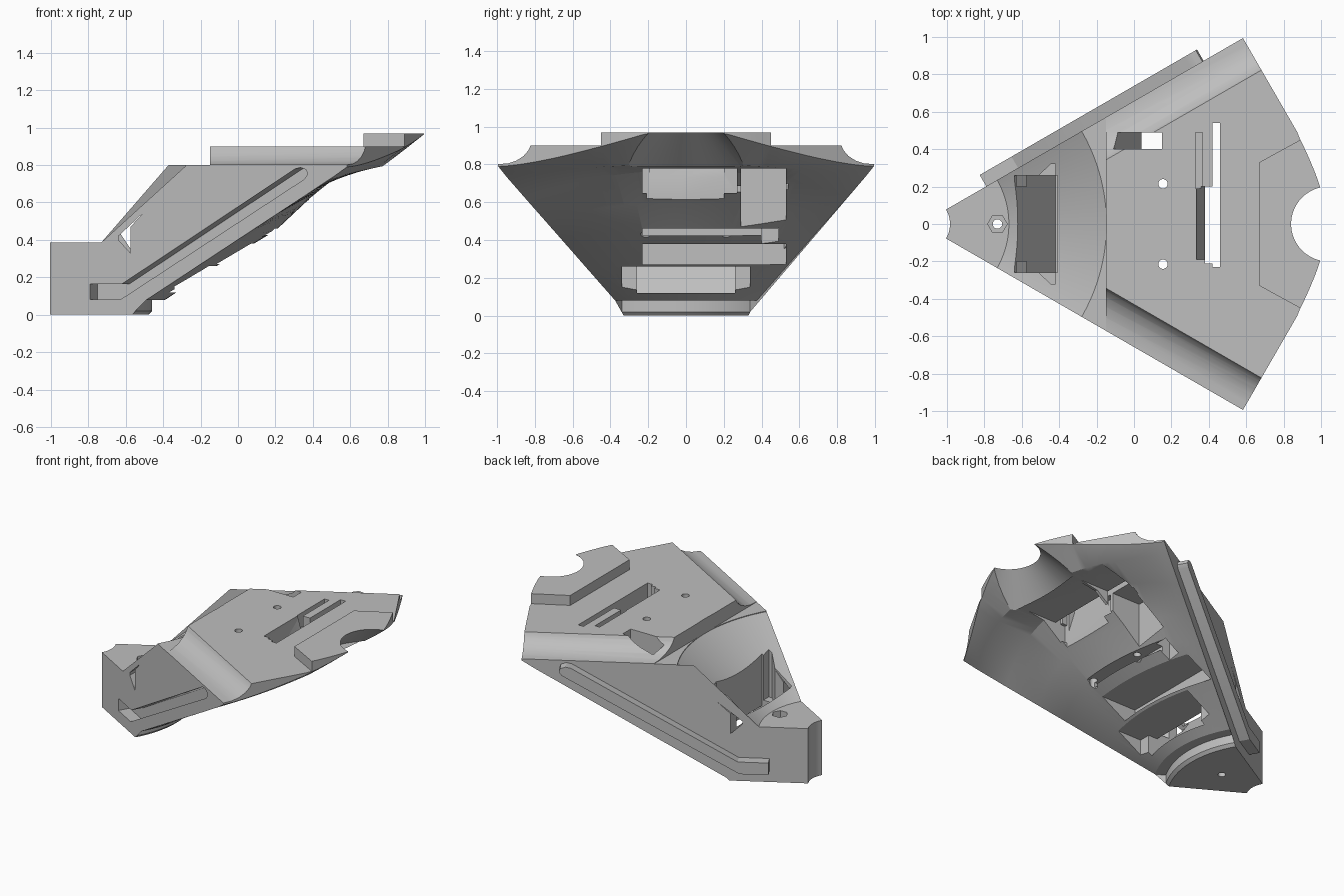
import bpy, bmesh, math
from math import sin, cos, radians

if "Cube" in bpy.data.objects:
    bpy.data.objects.remove(bpy.data.objects["Cube"])

APEX = -1.139
HALF = radians(30)

grey = bpy.data.materials.new("plain_grey")
grey.use_nodes = True
grey.diffuse_color = (0.52, 0.52, 0.52, 1)
grey.node_tree.nodes["Principled BSDF"].inputs["Base Color"].default_value = (0.52, 0.52, 0.52, 1)


def loft(name, rings):
    """Join equal rings of points into a capped, triangulated solid."""
    bm = bmesh.new()
    rows = [[bm.verts.new(p) for p in ring] for ring in rings]
    n = len(rows[0])
    for a, b in zip(rows, rows[1:]):
        for i in range(n):
            j = (i + 1) % n
            bm.faces.new((a[i], a[j], b[j], b[i]))
    bm.faces.new(rows[0])
    bm.faces.new(rows[-1])
    bmesh.ops.triangulate(bm, faces=bm.faces)
    bmesh.ops.recalc_face_normals(bm, faces=bm.faces)
    mesh = bpy.data.meshes.new(name)
    bm.to_mesh(mesh)
    bm.free()
    mesh.materials.append(grey)
    ob = bpy.data.objects.new(name, mesh)
    bpy.context.collection.objects.link(ob)
    return ob


def prism(name, pts, place, d0, d1):
    return loft(name, [[place(a, b, d) for a, b in pts] for d in (d0, d1)])


def plan(a, b, d):      # outline in x, y; depth is z
    return (a, b, d)


def elevation(a, b, d):  # outline in x, z; depth is y
    return (a, d, b)


def side_wall(sign):     # outline in x, z on a slanted side; depth goes outwards
    def place(x, z, d):
        s = (x - APEX) / cos(HALF)
        return (x - d * sin(HALF), sign * (s * sin(HALF) + d * cos(HALF)), z)
    return place


def edge_section(sign):  # outline across a slanted side edge; depth is x
    def place(inward, z, x):
        return (x, sign * ((x - APEX) * math.tan(HALF) - inward / cos(HALF)), z)
    return place


def disc(x, y, r, n):
    return [(x + r * cos(2 * math.pi * i / n), y + r * sin(2 * math.pi * i / n)) for i in range(n)]


# Wedge-shaped body: a turned section whose underside flattens towards the sides
middle = [(1.04, 0.27), (1.34, 0.45), (1.5, 0.6), (1.71, 0.77), (1.94, 0.8)]
edge = [(1.04, 0.245), (1.34, 0.416), (1.5, 0.507), (1.71, 0.626), (1.9, 0.735)]
rings = []
STEPS = 48
for i in range(STEPS + 1):
    ang = -HALF + 2 * HALF * i / STEPS
    turn = abs(ang)
    w = (turn / HALF) ** 2
    r_end = min(1.988 / cos(HALF - turn), 2.078 + 0.0092 * (12.5 - math.degrees(turn)), 2.145) \
        if turn < radians(12.5) else 1.988 / cos(HALF - turn)
    z_end = min(0.79 + 0.237 * (1 - turn / HALF) ** 1.5, 0.967)
    prof = [(0.155, 0), (0.66, 0), (0.68, 0.02), (0.68, 0.08), (0.75, 0.08)]
    prof += [(a + (c - a) * w, b + (d - b) * w) for (a, b), (c, d) in zip(middle, edge)]
    prof += [(r_end, z_end), (r_end, 1.2), (0.992, 1.2), (0.992, 0.795), (0.47, 0.385), (0.155, 0.385)]
    rings.append([(APEX + r * cos(ang), r * sin(ang), z) for r, z in prof])
body = loft("wedge_body", rings)


def cut_with(tool):
    tool.hide_render = True
    mod = body.modifiers.new("cut", 'BOOLEAN')
    mod.operation = 'DIFFERENCE'
    mod.solver = 'MANIFOLD'
    mod.object = tool
    bpy.context.view_layer.objects.active = body
    bpy.ops.object.modifier_apply(modifier=mod.name)
    bpy.data.objects.remove(tool)


def cut(pts, place, d0, d1):
    cut_with(prism("cutter", pts, place, d0, d1))


def cut_box(x0, x1, y0, y1, z0, z1):
    cut([(x0, y0), (x1, y0), (x1, y1), (x0, y1)], plan, z0, z1)


# Top levels: low front, flat plate, raised outer lip
cut_box(-1.3, -0.15, -1.3, 1.3, 0.8, 1.4)
cut([(-0.3, -1.4), (1.4, -1.4), (1.4, -0.73), (0.67, -0.33),
     (0.67, 0.33), (1.4, 0.73), (1.4, 1.4), (-0.3, 1.4)], plan, 0.9, 1.4)
cut_box(0.4, 1.4, -1.3, 1.3, 0.97, 1.5)

# Hollow fillets along both plate edges
fillet = [(-0.15, 0.802), (0, 0.802), (0.06, 0.806), (0.11, 0.82), (0.155, 0.845),
          (0.185, 0.875), (0.2, 0.905), (0.2, 1.4), (-0.15, 1.4)]
for sign in (-1, 1):
    cut(fillet, edge_section(sign), -0.2, 1.1)

# Round bite in the lip, undercut as a cone
cut_with(loft("cutter", [[(x, y, z) for x, y in disc(1.04, 0, r, 64)]
                         for r, z in ((0.41, 0.79), (0.2, 0.97), (0.2, 1.1))]))

# Bolt holes and hexagonal nut seat
for y in (-0.215, 0.215):
    cut(disc(0.155, y, 0.025, 20), plan, 0.1, 1.4)
cut(disc(-0.73, 0, 0.025, 20), plan, -0.2, 0.8)
cut(disc(-0.73, 0, 0.052, 6), plan, 0.33, 0.8)

# Front opening that leans through to the underside, with its flared ears
cut([(-0.64, 0.8), (-0.64, 0.45), (-0.42, 0.12), (0.1, 0.12), (0.1, 0.26),
     (-0.41, 0.26), (-0.41, 0.8)], elevation, -0.26, 0.26)
for sign in (-1, 1):
    cut([(-0.52, sign * 0.25), (-0.42, sign * 0.25), (-0.42, sign * 0.32), (-0.445, sign * 0.32)],
        plan, 0.3, 0.9)
    cut([(-0.34, sign * 0.25), (0.1, sign * 0.25), (0.1, sign * 0.34), (-0.34, sign * 0.34)],
        plan, 0.12, 0.26)
    cut([(-0.64, 0.42), (-0.64, 0.4), (-0.575, 0.33), (-0.575, 0.47), (-0.5, 0.55)],
        elevation, sign * 0.2, sign * 0.6)

# Slots through the plate, each with a sloping wall
cut_box(0.42, 0.46, -0.23, 0.54, 0.3, 1.2)
cut_box(0.38, 0.43, -0.21, 0.2, 0.3, 1.2)
cut([(0.335, 1.0), (0.335, 0.88), (0.39, 0.7), (0.4, 1.0)], elevation, -0.19, 0.2)
cut_box(0.33, 0.365, 0.19, 0.49, 0.8, 1.2)
cut([(-0.13, 0.93), (-0.13, 0.89), (0.04, 0.6), (0.04, 0.2), (0.15, 0.2), (0.15, 0.93)],
    elevation, 0.4, 0.49)

# Pockets in the underside
cut_box(0.38, 1.2, -0.23, 0.27, 0.65, 0.78)
cut_box(0.2, 1.2, 0.29, 0.53, 0.4, 0.78)
cut_box(-0.2, 1.2, -0.23, 0.53, 0.27, 0.38)
cut_box(0.1, 1.2, -0.23, 0.49, 0.425, 0.46)

# Matching groove and rail on the two slanted sides
track = [(-0.79, 0.08), (-0.63, 0.08), (0.355, 0.725), (0.372, 0.75), (0.365, 0.775),
         (0.335, 0.787), (0.305, 0.78), (-0.62, 0.165), (-0.79, 0.165)]
cut(track, side_wall(-1), -0.08, 0.1)
rail = prism("side_rail", track, side_wall(1), -0.02, 0.07)

# Smooth curved faces, keep sharp edges
for ob in (body, rail):
    bpy.ops.object.select_all(action='DESELECT')
    ob.select_set(True)
    bpy.context.view_layer.objects.active = ob
    bpy.ops.object.shade_smooth_by_angle(angle=radians(25))
